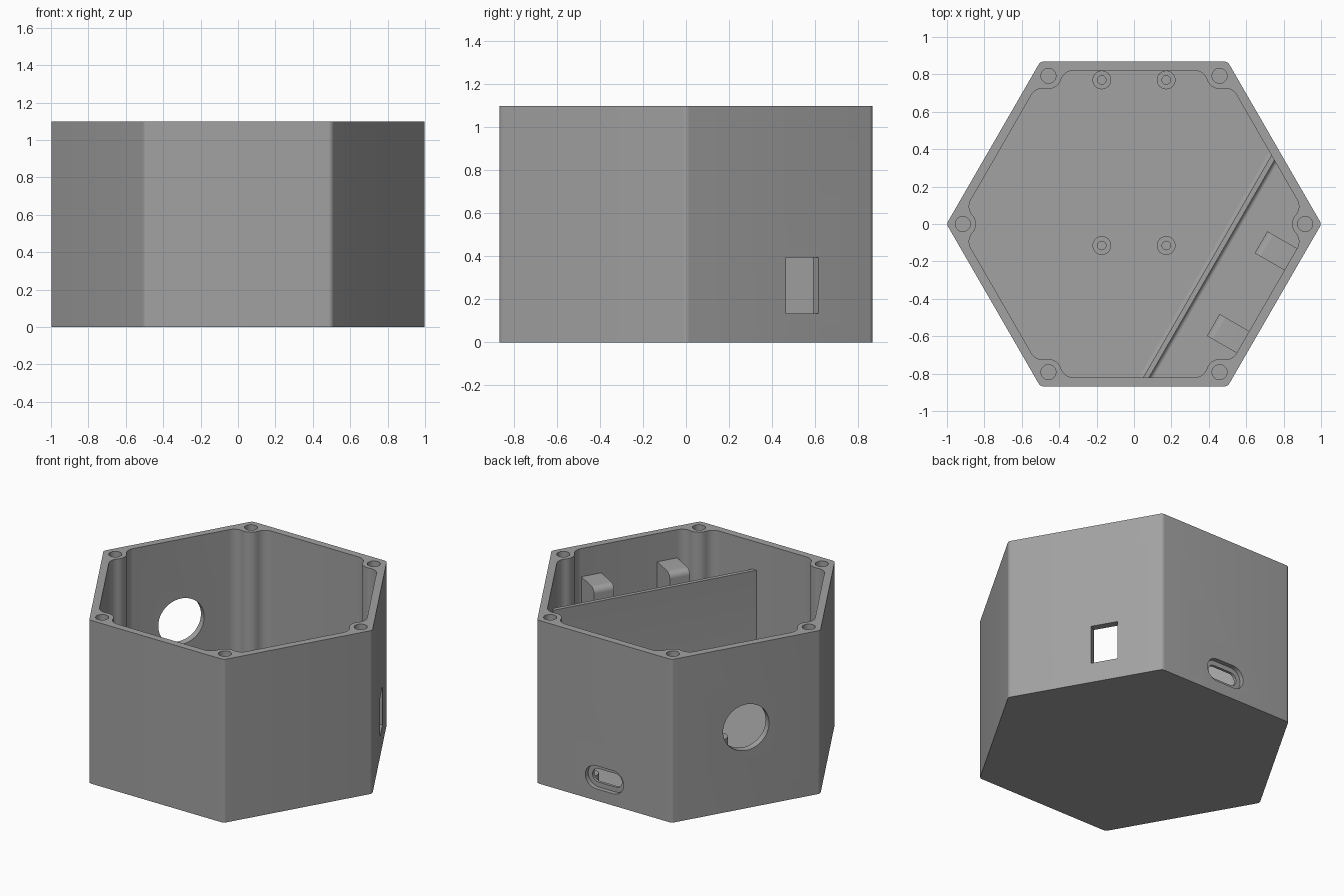
import bpy, bmesh, math
from mathutils import Vector, Matrix

if "Cube" in bpy.data.objects:
    bpy.data.objects.remove(bpy.data.objects["Cube"])

H, FLOOR = 1.10, 0.05            # box height, floor thickness
OUT, INN = 0.868, 0.82           # distance of outer and inner wall faces from the axis
HOLE_R, BOSS, FIL = 0.915, 0.07, 0.07   # screw position, boss radius, boss fillet

grey = bpy.data.materials.new("grey plastic")
grey.diffuse_color = (0.36, 0.36, 0.36, 1)
grey.use_nodes = True
grey.node_tree.nodes["Principled BSDF"].inputs["Base Color"].default_value = grey.diffuse_color


def prism(name, loop, vec, frame=Matrix()):
    """Extrude a closed loop of 3D points along vec, then place it with frame."""
    bm = bmesh.new()
    face = bm.faces.new([bm.verts.new(p) for p in loop])
    ext = bmesh.ops.extrude_face_region(bm, geom=[face])
    bmesh.ops.translate(bm, vec=vec, verts=[v for v in ext["geom"] if isinstance(v, bmesh.types.BMVert)])
    bmesh.ops.recalc_face_normals(bm, faces=bm.faces)
    me = bpy.data.meshes.new(name)
    bm.to_mesh(me)
    bm.free()
    me.transform(frame)
    me.materials.append(grey)
    ob = bpy.data.objects.new(name, me)
    bpy.context.collection.objects.link(ob)
    return ob


def arc(cx, cy, r, a0, a1, n):
    return [(cx + r * math.cos(a0 + (a1 - a0) * i / n), cy + r * math.sin(a0 + (a1 - a0) * i / n))
            for i in range(n + 1)]


def circle(cx, cy, r, n=32):
    return arc(cx, cy, r, 0, math.tau, n)[:-1]


def slot(w, h):
    r, d = h / 2, (w - h) / 2
    return arc(d, 0, r, -math.pi / 2, math.pi / 2, 12) + arc(-d, 0, r, math.pi / 2, 1.5 * math.pi, 12)


def rect(x0, x1, y0, y1):
    return [(x0, y0), (x1, y0), (x1, y1), (x0, y1)]


def up(loop, z):
    return [(x, y, z) for x, y in loop]


def six(corner):
    """Repeat a corner outline (corner on +x) around the axis."""
    pts = []
    for k in range(6):
        c, s = math.cos(k * math.pi / 3), math.sin(k * math.pi / 3)
        pts += [(c * x - s * y, s * x + c * y) for x, y in corner]
    return pts


def wall_frame(deg):
    """Local x = outward wall normal, y = along the wall, z = up."""
    return Matrix.Rotation(math.radians(deg), 4, 'Z')


def cut(target, cutter):
    m = target.modifiers.new("cut", 'BOOLEAN')
    m.operation, m.solver, m.object = 'DIFFERENCE', 'EXACT', cutter
    bpy.context.view_layer.objects.active = target
    bpy.ops.object.modifier_apply(modifier=m.name)
    bpy.data.objects.remove(cutter)


def smooth(ob):
    bpy.ops.object.select_all(action='DESELECT')
    ob.select_set(True)
    bpy.context.view_layer.objects.active = ob
    bpy.ops.object.shade_smooth_by_angle(angle=math.radians(30))


# Outer hexagon with slightly rounded corners
r = 0.03
outer = six(arc((OUT - r) / math.cos(math.pi / 6), 0, r, -math.pi / 6, math.pi / 6, 6))
shell = prism("box_shell", up(outer, 0), (0, 0, H))

# Cavity: hexagon with a filleted round boss in every corner
n = Vector((math.cos(math.pi / 6), 0.5))
t = Vector((-0.5, math.cos(math.pi / 6)))
dn = INN - FIL - HOLE_R * n.x
dt = math.sqrt((BOSS + FIL) ** 2 - dn ** 2)
fc = Vector((HOLE_R, 0)) + n * dn + t * dt
toward = math.atan2(-fc.y, HOLE_R - fc.x)
fillet = arc(fc.x, fc.y, FIL, toward, math.pi / 6, 8)
boss = arc(HOLE_R, 0, BOSS, math.tau - (toward + math.pi), toward + math.pi, 16)
half = [p for p in fillet[1:]]
corner = [(x, -y) for x, y in reversed(half)] + boss[::-1] + half
if boss[0][1] < 0:
    corner = [(x, -y) for x, y in reversed(half)] + boss + half
cut(shell, prism("cavity", up(six(corner), FLOOR), (0, 0, H)))

# Screw holes in the corner bosses
for k in range(6):
    a = k * math.pi / 3
    cut(shell, prism("screw_hole", up(circle(HOLE_R * math.cos(a), HOLE_R * math.sin(a), 0.04), H - 0.3), (0, 0, 0.5)))


def wall_cut(deg, loop, depth0, depth1):
    """Cut an outline (along wall, height) between two distances from the axis."""
    cut(shell, prism("opening", [(depth0, y, z) for y, z in loop], (depth1 - depth0, 0, 0), wall_frame(deg)))


# Round cable hole, switch opening and stepped socket slot
wall_cut(150, circle(0, 0.545, 0.155, 48), 0.75, 0.95)
wall_cut(30, rect(0.037, 0.21, 0.135, 0.395), 0.75, 0.95)
wall_cut(90, [(x, z + 0.157) for x, z in slot(0.22, 0.09)], 0.75, 0.95)
wall_cut(90, [(x, z + 0.157) for x, z in slot(0.285, 0.155)], 0.838, 0.95)
smooth(shell)

# Circuit board standoffs with pilot holes
for x in (-0.172, 0.172):
    for y in (-0.115, 0.77):
        post = prism("standoff", up(circle(x, y, 0.05), FLOOR - 0.01), (0, 0, 0.08))
        cut(post, prism("pilot_hole", up(circle(x, y, 0.023, 20), FLOOR + 0.005), (0, 0, 0.2)))
        smooth(post)

# Dividing wall parallel to the front right side, with filleted foot
f = 0.02
a, b, top = 0.453, 0.48, 0.91
foot_l = arc(a - f, FLOOR + f, f, 0, -math.pi / 2, 6)
foot_r = arc(b + f, FLOOR + f, f, -math.pi / 2, -math.pi, 6)
prof = [(a, top)] + foot_l + [(a - f, FLOOR - 0.01), (b + f, FLOOR - 0.01)] + foot_r + [(b, top)]
divider = prism("divider", [(x, -1, z) for x, z in prof], (0, 2, 0), wall_frame(-30))
inv = wall_frame(30)
for v in divider.data.vertices:      # slant the ends into the adjoining walls
    p = inv @ v.co
    p.y = math.copysign((0.84 - 0.5 * p.x) / math.cos(math.pi / 6), p.y)
    v.co = wall_frame(-30) @ p
smooth(divider)

# Two support posts with a rounded top edge on the front right wall
q = 0.04
prof = [(0.84, FLOOR - 0.01), (0.84, top)] + arc(0.637 + q, top - q, q, math.pi / 2, math.pi, 8) + [(0.637, FLOOR - 0.01)]
for y in (-0.323, 0.188):
    smooth(prism("support_post", [(x, y, z) for x, z in prof], (0, 0.135, 0), wall_frame(-30)))
